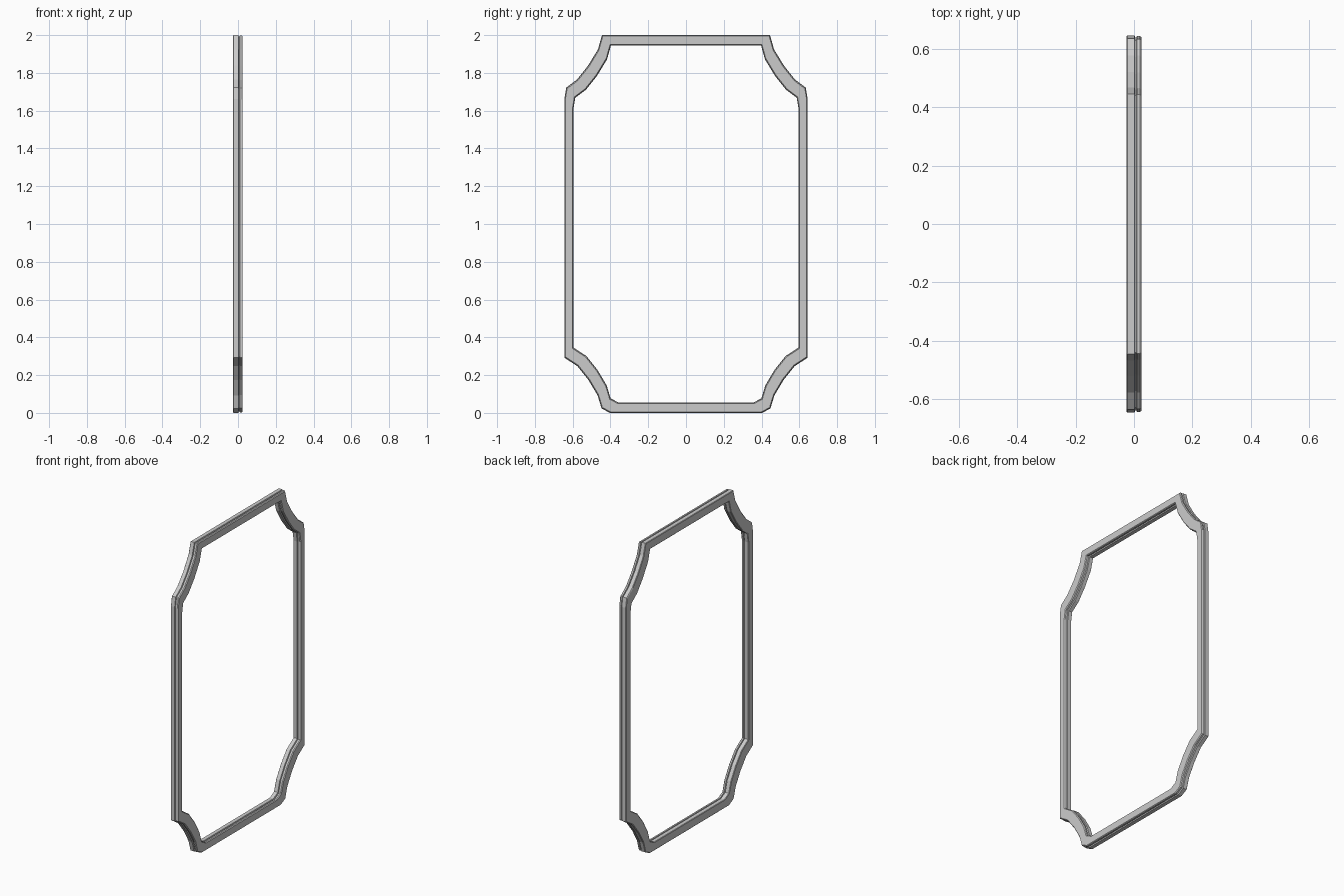
import bpy, bmesh

if "Cube" in bpy.data.objects:
    bpy.data.objects.remove(bpy.data.objects["Cube"])

# Right half of the outer outline (y, z), from the top down, with concave corners
half = [(0.445, 2.0), (0.466, 1.925), (0.519, 1.838), (0.577, 1.765),
        (0.634, 1.722), (0.644, 1.662),
        (0.644, 0.292), (0.575, 0.247), (0.516, 0.173), (0.468, 0.092),
        (0.447, 0.023), (0.403, 0.0)]
outline = half + [(-y, z) for y, z in reversed(half)]

# Moulding cross-section (x, t): t = 0 is the outer edge, t = 1 the inner edge
outer_side = [(-0.026, 0.06), (-0.023, 0.0), (0.002, 0.0), (0.004, 0.12),
              (0.008, 0.12), (0.010, 0.03), (0.020, 0.03), (0.025, 0.10)]
profile = outer_side + [(x, 1 - t) for x, t in reversed(outer_side)]

# Bar width towards the opening
WIDTH_Y, WIDTH_Z = 0.048, 0.054


def sweep_frame(name):
    bm = bmesh.new()
    rings = []
    for y, z in outline:
        sy = -1 if y > 0 else 1
        sz = -1 if z > 1 else 1
        rings.append([bm.verts.new((x, y + sy * WIDTH_Y * t, z + sz * WIDTH_Z * t))
                      for x, t in profile])
    n = len(profile)
    for i, ring in enumerate(rings):
        nxt = rings[(i + 1) % len(rings)]
        for j in range(n):
            k = (j + 1) % n
            bm.faces.new((ring[j], ring[k], nxt[k], nxt[j]))
    bmesh.ops.recalc_face_normals(bm, faces=bm.faces)
    mesh = bpy.data.meshes.new(name)
    bm.to_mesh(mesh)
    bm.free()
    obj = bpy.data.objects.new(name, mesh)
    bpy.context.collection.objects.link(obj)
    return obj


# Grooved frame with notched corners
sweep_frame("mirror_frame")
